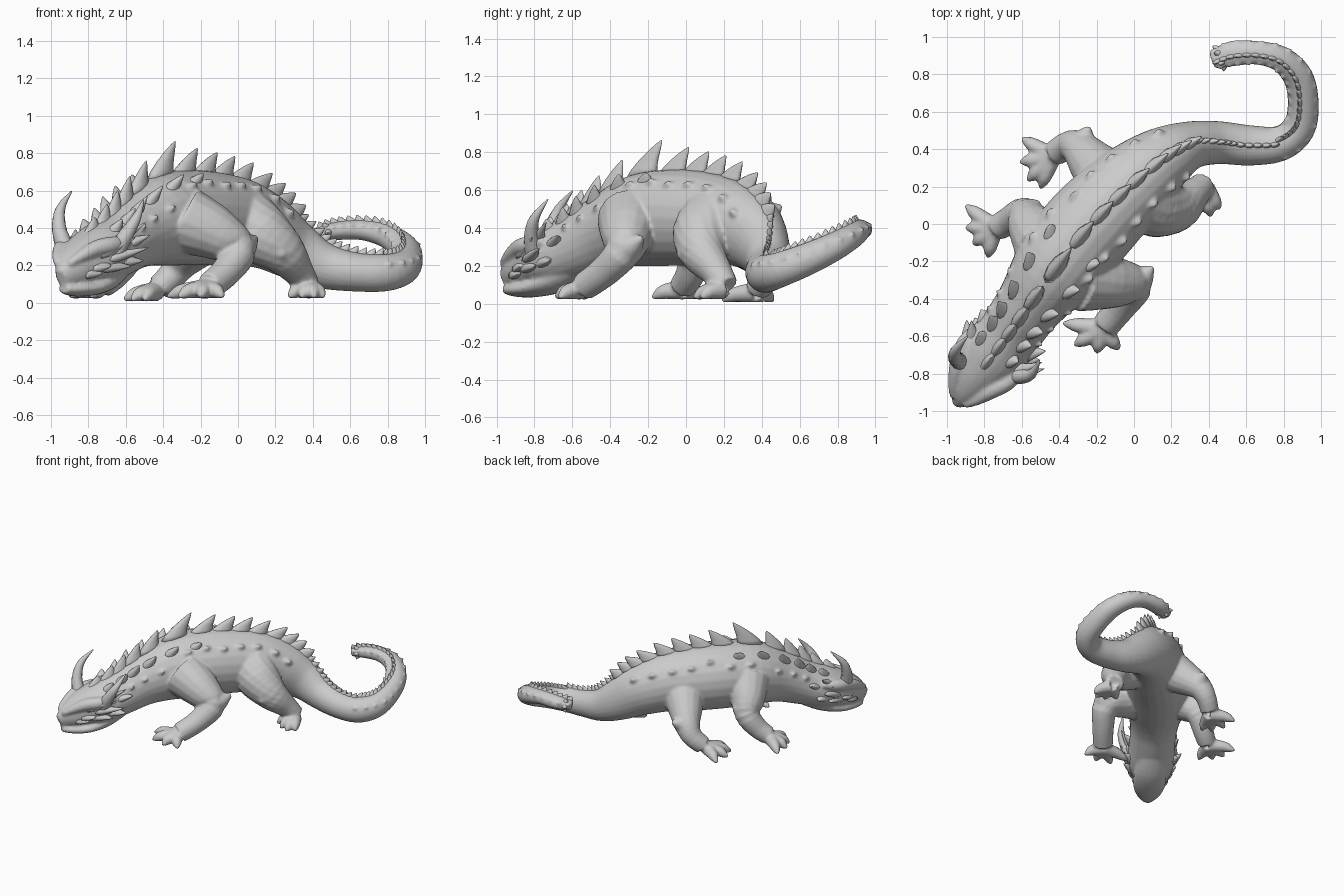
import bpy, bmesh, math, random
from mathutils import Vector

if "Cube" in bpy.data.objects:
    bpy.data.objects.remove(bpy.data.objects["Cube"])
random.seed(4)
Z = Vector((0, 0, 1))


def spline(pts, u):
    """Smooth point on a control path (any number of values per point)."""
    i = min(int(u), len(pts) - 2)
    f = u - i
    a, b, c, d = [pts[min(max(k, 0), len(pts) - 1)] for k in (i - 1, i, i + 1, i + 2)]
    return [0.5 * (2 * q + (r - p) * f + (2 * p - 5 * q + 4 * r - s) * f * f
                   + (3 * q - p - 3 * r + s) * f ** 3) for p, q, r, s in zip(a, b, c, d)]


def frame(pts, u):
    """Position, tangent, side, up, half width and half height on a path."""
    p = spline(pts, u)
    lo, hi = max(u - .05, 0), min(u + .05, len(pts) - 1)
    t = (Vector(spline(pts, hi)[:3]) - Vector(spline(pts, lo)[:3])).normalized()
    s = t.cross(Z).normalized()
    return Vector(p[:3]), t, s, s.cross(t), p[3], p[-1]


def skin(bm, rings):
    """Bridge rings of points and cap both ends, facing outwards."""
    vs = [[bm.verts.new(p) for p in r] for r in rings]
    n = len(vs[0])
    faces = []
    for a, b in zip(vs, vs[1:]):
        for k in range(n):
            faces.append(bm.faces.new((a[k], a[(k + 1) % n], b[(k + 1) % n], b[k])))
    faces += [bm.faces.new(vs[0][::-1]), bm.faces.new(vs[-1])]
    bmesh.ops.recalc_face_normals(bm, faces=faces)


def tube(bm, pts, step=4, n=16):
    rings = []
    for i in range((len(pts) - 1) * step + 1):
        p, t, s, up, w, h = frame(pts, i / step)
        rings.append([p + s * w * math.cos(2 * math.pi * k / n) + up * h * math.sin(2 * math.pi * k / n)
                      for k in range(n)])
    skin(bm, rings)


def spike(bm, u, ang, length, along, thick, lean=.7):
    """Backswept thorn on the body; ang is measured from the top, + is the right side."""
    p, t, s, up, w, h = frame(SPINE, u)
    a = math.radians(ang)
    base = p + s * w * math.sin(a) + up * h * math.cos(a)
    nrm = (s * math.sin(a) / w + up * math.cos(a) / h).normalized()
    across = t.cross(nrm)
    base -= nrm * .025
    rings = []
    for f in (0, .25, .5, .75, .92, 1):
        c = base + nrm * (length + .025) * f + t * lean * length * f ** 1.4
        k = max((1 - f) ** .7, .04)
        rings.append([c + t * along * k * math.cos(j * math.pi / 5)
                      + across * thick * k * math.sin(j * math.pi / 5) for j in range(10)])
    skin(bm, rings)


def finish(name, bm, remesh=0):
    me = bpy.data.meshes.new(name)
    bm.to_mesh(me)
    bm.free()
    me.shade_smooth()
    ob = bpy.data.objects.new(name, me)
    bpy.context.collection.objects.link(ob)
    if remesh:
        m = ob.modifiers.new("blend", 'REMESH')
        m.mode, m.voxel_size, m.use_smooth_shade = 'VOXEL', remesh, True
        m = ob.modifiers.new("soften", 'SMOOTH')
        m.factor, m.iterations = .5, 4
    return ob


# Centre line from snout to tail tip: x, y, z, half width, half height
SPINE = [(-.945, -.96, .13, .03, .05), (-.90, -.895, .165, .09, .10), (-.835, -.80, .21, .145, .135),
         (-.755, -.70, .25, .18, .16), (-.65, -.56, .31, .172, .175), (-.55, -.42, .38, .185, .20),
         (-.42, -.24, .44, .235, .245), (-.28, -.06, .455, .25, .255), (-.13, .10, .45, .24, .25),
         (.02, .24, .43, .215, .23), (.16, .35, .37, .175, .20), (.30, .42, .28, .13, .16),
         (.45, .435, .20, .115, .125), (.62, .42, .165, .108, .105), (.78, .43, .16, .095, .10),
         (.88, .51, .185, .088, .092), (.905, .64, .235, .083, .085), (.88, .78, .30, .08, .075),
         (.79, .88, .36, .07, .065), (.66, .915, .39, .063, .055), (.52, .91, .385, .068, .05),
         (.42, .87, .37, .045, .035)]

# Each leg: limb path (x, y, z, radius), foot centre, toe tips, joint point, sole height
LEGS = [
    ([(-.28, -.29, .44, .18), (-.12, -.31, .37, .145), (.0, -.33, .28, .10), (-.06, -.43, .17, .082),
      (-.15, -.54, .09, .075)], (-.17, -.56), [(-.38, -.53), (-.32, -.65), (-.20, -.69), (-.08, -.67)],
     (.10, -.23, .35), .015),
    ([(-.48, -.11, .44, .17), (-.55, -.01, .34, .13), (-.59, .05, .25, .095), (-.66, .02, .15, .078),
      (-.73, -.02, .09, .07)], (-.75, -.02), [(-.90, .10), (-.90, -.02), (-.86, -.11), (-.78, -.18)],
     (-.51, .12, .32), .015),
    ([(.04, .14, .43, .18), (.13, .09, .36, .165), (.24, .09, .27, .125), (.32, .16, .17, .085),
      (.37, .21, .09, .07)], (.38, .19), [(.27, .12), (.34, .06), (.41, .04), (.46, .08)],
     (.23, -.05, .26), .015),
    ([(-.08, .20, .42, .18), (-.19, .29, .34, .145), (-.29, .40, .23, .10), (-.35, .42, .15, .078),
      (-.42, .38, .08, .07)], (-.44, .36), [(-.60, .46), (-.61, .33), (-.57, .23), (-.50, .19)],
     (-.24, .52, .27), 0),
]

# Body, head, legs, feet and low scutes blended into one skin
bm = bmesh.new()
tube(bm, SPINE, 4, 24)
tube(bm, [(-.93, -.95, .075, .035, .025), (-.88, -.885, .075, .085, .04), (-.81, -.79, .085, .12, .05),
          (-.73, -.68, .13, .12, .07), (-.64, -.55, .22, .1, .08)])  # lower jaw
for path, (fx, fy), tips, joint, sole in LEGS:
    tube(bm, path)
    for x, y in tips:
        mx, my = fx + (x - fx) * .55, fy + (y - fy) * .55
        tube(bm, [(fx, fy, sole + .06, .055), (mx, my, sole + .05, .042),
                  (fx + (x - fx) * .78, fy + (y - fy) * .78, sole + .035, .032), (x, y, sole + .015, .01)], 4, 10)
    # pointed elbow or knee
    px, py, pz, r = path[2]
    jx, jy, jz = joint
    tube(bm, [(px, py, pz, r * .9), ((px + jx) / 2, (py + jy) / 2, (pz + jz) / 2, r * .65),
              (jx, jy, jz, .012)], 4, 12)
for sgn in (1, -1):
    # brow ridge running from the nostril to the frill
    pts = []
    for u, ang, r in ((.6, 35, .018), (1.2, 45, .03), (2, 52, .045), (2.8, 62, .045), (3.5, 70, .02)):
        p, t, s, up, w, h = frame(SPINE, u)
        a = math.radians(ang * sgn)
        pts.append((*(p + s * w * math.sin(a) + up * h * math.cos(a)), r))
    tube(bm, pts, 4, 12)
    # scutes on neck, flank and tail
    for u in (4.2, 4.8, 5.4):
        spike(bm, u, 64 * sgn, .035, .04, .03, .8)
    for k in range(7):
        spike(bm, 6.3 + k * .6, sgn * random.uniform(42, 56), .03, .06, .04, .6)
    for k in range(16):
        spike(bm, 14 + k * .44, 62 * sgn, random.uniform(.012, .022), .035, .025, .5)
finish("body", bm, .0105)

# Brow horns, curving up and back
bm = bmesh.new()
tube(bm, [(-.92, -.74, .28, .05), (-.955, -.715, .39, .04), (-.95, -.67, .50, .026), (-.89, -.60, .595, .004)], 4, 12)
tube(bm, [(-.66, -.80, .26, .05), (-.60, -.815, .36, .04), (-.545, -.80, .45, .026), (-.505, -.73, .55, .004)], 4, 12)
finish("brow_horns", bm)

# Cheek and neck frill spikes, flattened back along the head
bm = bmesh.new()
for sgn, k in ((1, 1), (-1, .6)):
    for u, ang, ln in ((2.4, 70, .085), (2.8, 88, .085), (2.5, 108, .05), (3.1, 60, .09), (3.2, 108, .045),
                       (2.0, 98, .03), (1.6, 108, .025), (3.7, 78, .045)):
        spike(bm, u, ang * sgn, ln * k, .07, .032, 1.8 if u > 2.1 else .6)
finish("cheek_spikes", bm)

# Leaf-shaped plates along the back
bm = bmesh.new()
for u, ln in ((3.0, .045), (3.6, .065), (4.2, .085), (4.8, .10), (5.4, .115), (6.15, .155), (6.95, .115), (7.6, .10),
              (8.2, .095), (8.75, .09), (9.25, .085), (9.65, .08), (10.0, .07), (10.35, .06)):
    spike(bm, u, 0, ln, .06 + ln * .3, .025 + ln * .14, 1)
finish("back_plates", bm)

# Thorn rows either side of the neck ridge
bm = bmesh.new()
for sgn in (1, -1):
    for u, ln in ((3.4, .045), (4.0, .06), (4.6, .07), (5.2, .07), (5.9, .06), (6.6, .04)):
        spike(bm, u, 36 * sgn, ln, .06, .038, .9)
finish("neck_thorns", bm)

# Small thorns along the tail and a ragged tip
bm = bmesh.new()
for k in range(33):
    u = 10.65 + k * .31
    spike(bm, u, -14 if u > 14 else 0, .036 - .014 * k / 33, .042, .02, 1)
for ang in range(30, 390, 60):
    spike(bm, 20.4, ang, .015, .035, .025, 1.5)
finish("tail_spikes", bm)
